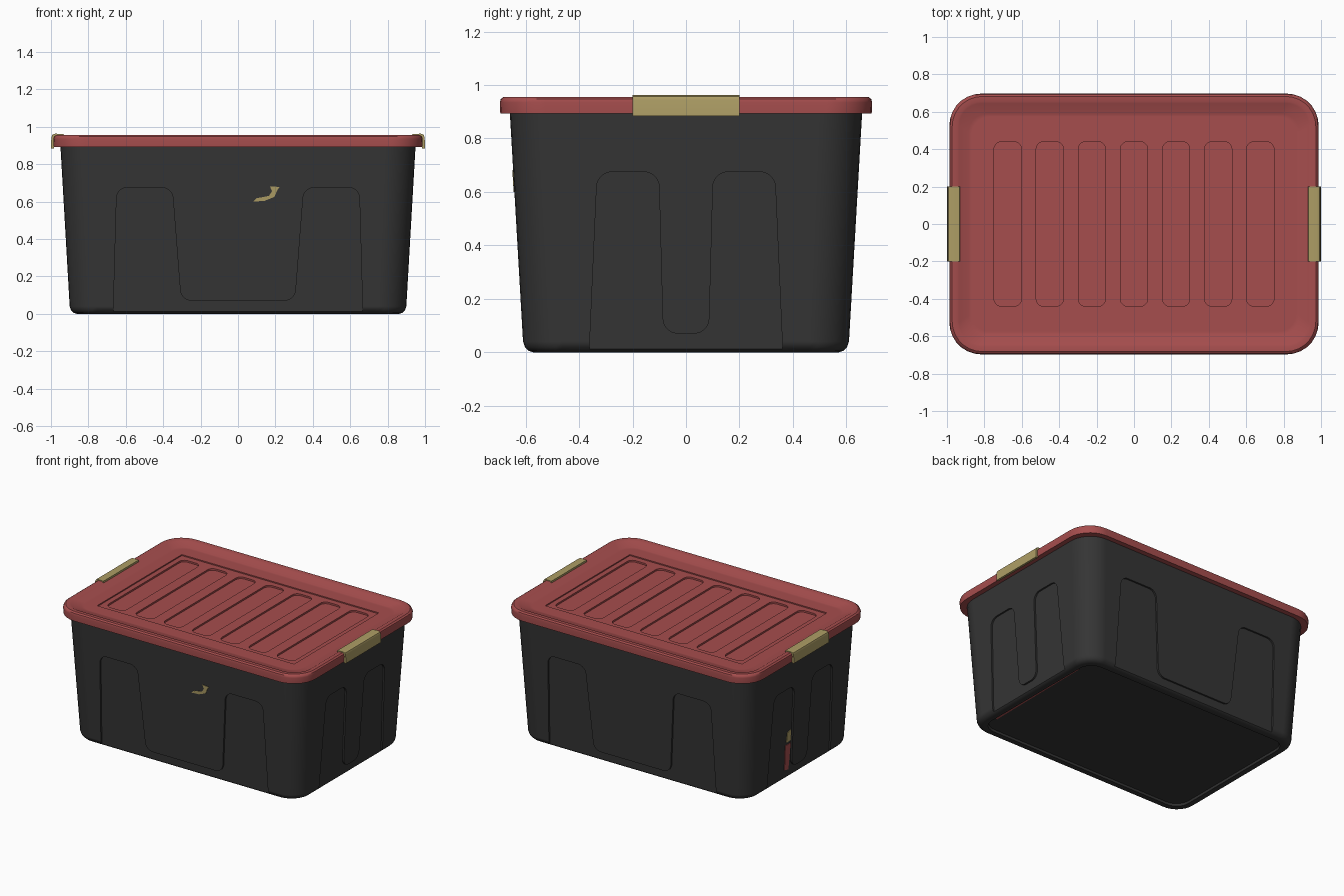
import bpy, bmesh
from math import radians
from mathutils import Matrix, Vector

cube = bpy.data.objects.get("Cube")
if cube:
    bpy.data.objects.remove(cube, do_unlink=True)


def material(name, rgb):
    m = bpy.data.materials.new(name)
    m.use_nodes = True
    m.diffuse_color = (*rgb, 1)
    m.node_tree.nodes["Principled BSDF"].inputs["Base Color"].default_value = (*rgb, 1)
    return m


BLACK = material("black plastic", (0.035, 0.035, 0.035))
RED = material("red plastic", (0.38, 0.075, 0.075))
GOLD = material("tan latch", (0.42, 0.34, 0.13))


def rounded(points, radius, skip=(), steps=7):
    """Outline with its corners replaced by arcs."""
    out = []
    for i, p in enumerate(points):
        p = Vector(p)
        if i in skip:
            out.append(p)
            continue
        a, b = Vector(points[i - 1]), Vector(points[(i + 1) % len(points)])
        a, b = p + (a - p).normalized() * radius, p + (b - p).normalized() * radius
        for k in range(steps + 1):
            t = k / steps
            w = [(1 - t) ** 2, 2 ** 0.5 * t * (1 - t), t * t]
            out.append((a * w[0] + p * w[1] + b * w[2]) / sum(w))
    return out


def rectangle(hx, hy, cx=0):
    return [(cx - hx, -hy), (cx + hx, -hy), (cx + hx, hy), (cx - hx, hy)]


def loft(name, rings, mat):
    """Closed solid through a stack of 3D rings."""
    bm = bmesh.new()
    loops = [[bm.verts.new(p) for p in ring] for ring in rings]
    for lo, hi in zip(loops, loops[1:]):
        for i in range(len(lo)):
            bm.faces.new((lo[i - 1], lo[i], hi[i], hi[i - 1]))
    bm.faces.new(loops[0])
    bm.faces.new(loops[-1])
    bmesh.ops.recalc_face_normals(bm, faces=bm.faces)
    mesh = bpy.data.meshes.new(name)
    bm.to_mesh(mesh)
    bm.free()
    mesh.materials.append(mat)
    obj = bpy.data.objects.new(name, mesh)
    bpy.context.collection.objects.link(obj)
    return obj


def prism(name, outline, d0, d1, place, mat):
    return loft(name, [[place(p[0], p[1], d) for p in outline] for d in (d0, d1)], mat)


def tub(name, sections, mat):
    """Rounded-rectangle sections given as half x, half y, corner radius, z."""
    return loft(name, [[(p.x, p.y, z) for p in rounded(rectangle(hx, hy), r)]
                       for hx, hy, r, z in sections], mat)


def activate(obj):
    bpy.ops.object.select_all(action='DESELECT')
    obj.select_set(True)
    bpy.context.view_layer.objects.active = obj


def carve(obj, cutters):
    activate(obj)
    for c in cutters:
        c.hide_render = True
        mod = obj.modifiers.new("carve", 'BOOLEAN')
        mod.operation, mod.solver, mod.object = 'DIFFERENCE', 'EXACT', c
        bpy.ops.object.modifier_apply(modifier=mod.name)
        bpy.data.objects.remove(c, do_unlink=True)


def smooth(obj):
    activate(obj)
    bpy.ops.object.shade_smooth_by_angle(angle=radians(32))
    obj.modifiers.new("even shading", 'WEIGHTED_NORMAL').keep_sharp = True


def on_wall(angle, half):
    """Maps (across, height, outward depth) onto a sloping side wall."""
    turn = Matrix.Rotation(radians(angle), 3, 'Z')
    return lambda u, z, d: turn @ Vector((u, -(half + 0.0575 * (z - 0.04) + d), z))


FRONT, RIGHT, BACK, LEFT = (on_wall(a, h) for a, h in
                            ((0, 0.61), (90, 0.90), (180, 0.61), (270, 0.90)))

# Tapered box with a shallow recess underneath
box = tub("box", [
    (0.83, 0.54, 0.10, 0.015), (0.835, 0.545, 0.10, 0), (0.862, 0.572, 0.12, 0),
    (0.879, 0.589, 0.13, 0.005), (0.892, 0.602, 0.14, 0.018), (0.90, 0.61, 0.145, 0.04),
    (0.9495, 0.6595, 0.16, 0.90)], BLACK)


# Sunken U-shaped panels on all four walls
def u_panel(half):
    return rounded(half + [(-x, z) for x, z in reversed(half)], 0.055, skip=(0, 7))


long_panel = u_panel([(0.668, -0.05), (0.648, 0.675), (0.352, 0.675), (0.305, 0.07)])
short_panel = u_panel([(0.364, -0.05), (0.332, 0.675), (0.102, 0.675), (0.086, 0.07)])
carve(box, [prism("panel_cutter", shape, -0.012, 0.1, wall, BLACK)
            for shape, wall in ((long_panel, FRONT), (long_panel, BACK),
                                (short_panel, RIGHT), (short_panel, LEFT))])
smooth(box)

# Lid with rounded rim and dished top
lid = tub("lid", [
    (0.985, 0.695, 0.17, 0.893), (0.987, 0.697, 0.17, 0.935), (0.983, 0.693, 0.17, 0.948),
    (0.972, 0.682, 0.16, 0.956), (0.945, 0.655, 0.13, 0.956), (0.935, 0.645, 0.12, 0.95),
    (0.885, 0.59, 0.10, 0.934), (0.868, 0.575, 0.10, 0.932)], RED)


def flat(u, v, d):
    return (u, v, d)


# Sunken centre and seven slots
cutters = [prism("centre_cutter", rectangle(0.785, 0.482), 0.924, 1.1, flat, RED)]
for i in range(-3, 4):
    slot = rounded(rectangle(0.073, 0.44, i * 0.225), 0.04)
    cutters.append(prism("slot_cutter", slot, 0.912, 1.1, flat, RED))
carve(lid, cutters)
smooth(lid)

# Latches hooked over both ends of the lid
hook = [(0.93, 0.945), (0.932, 0.961), (0.978, 0.963), (0.992, 0.957), (0.998, 0.944),
        (1.0, 0.885), (0.984, 0.885), (0.975, 0.94)]
for side, name in ((1, "left_latch"), (-1, "right_latch")):
    smooth(prism(name, hook, -0.2, 0.2, lambda u, v, d: (side * u, d, v), GOLD))

# Small paint marks
mark = [(0.08, 0.60), (0.14, 0.603), (0.195, 0.625), (0.21, 0.66), (0.222, 0.678),
        (0.17, 0.682), (0.182, 0.655), (0.165, 0.63), (0.10, 0.618)]
prism("front_mark", mark, -0.002, 0.003, FRONT, GOLD)
prism("side_red_mark", [(-0.155, 0.07), (-0.11, 0.06), (-0.10, 0.25), (-0.16, 0.25)],
      -0.014, -0.008, LEFT, RED)
prism("side_tan_mark", [(-0.15, 0.27), (-0.10, 0.27), (-0.105, 0.35), (-0.14, 0.34)],
      -0.014, -0.008, LEFT, GOLD)
prism("base_mark", [(0.808, -0.42), (0.827, -0.42), (0.827, 0.42), (0.817, 0.42)],
      0.011, 0.017, flat, RED)
